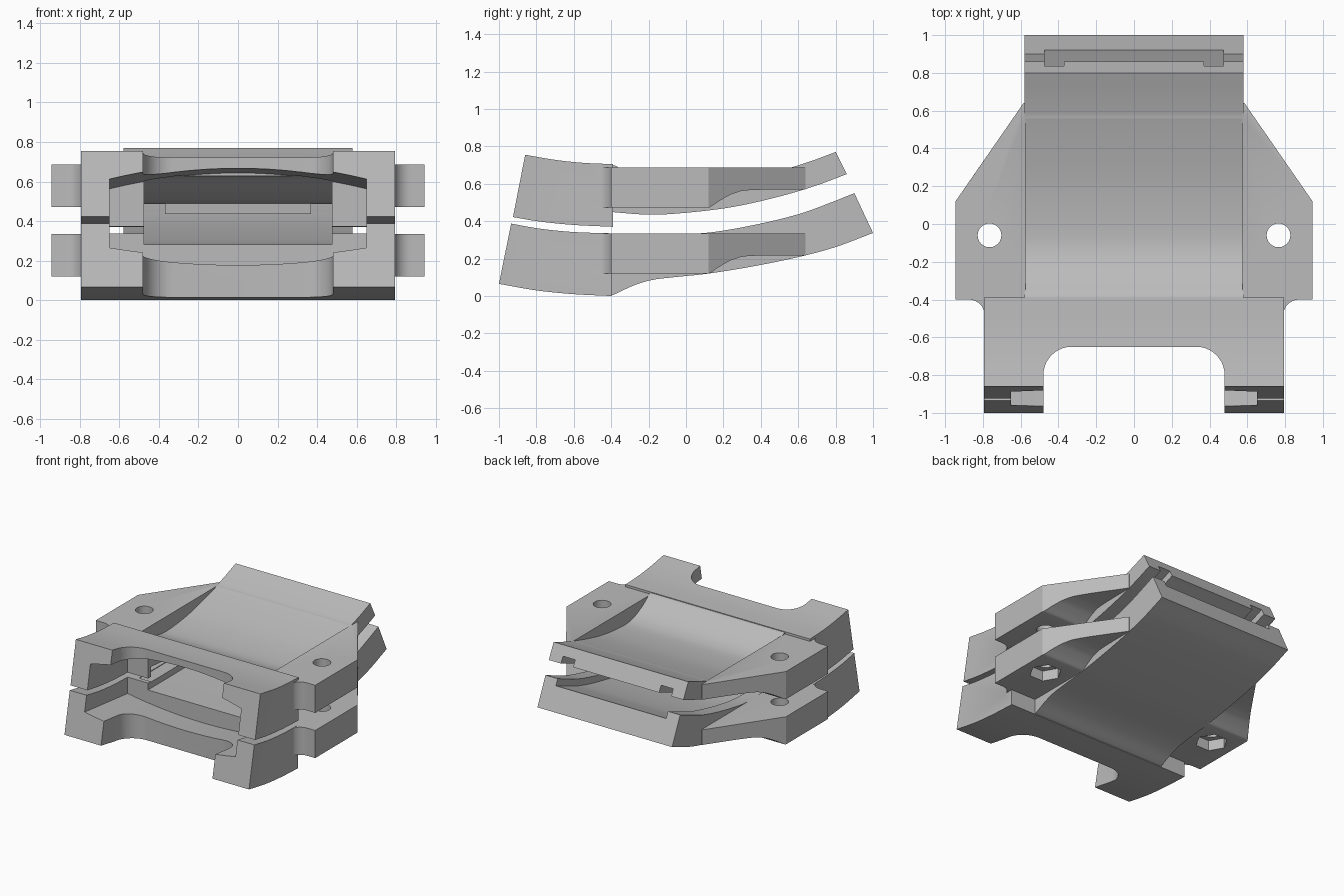
import bpy, bmesh, math
from mathutils import Vector

if "Cube" in bpy.data.objects:
    bpy.data.objects.remove(bpy.data.objects["Cube"])

grey = bpy.data.materials.new("plain_grey")
grey.use_nodes = True
grey.diffuse_color = (0.5, 0.5, 0.5, 1)
grey.node_tree.nodes["Principled BSDF"].inputs["Base Color"].default_value = (0.5, 0.5, 0.5, 1)


def smooth(pts, n=6):
    """Catmull-Rom curve through the points."""
    p = [Vector(q) for q in pts]
    p = [2 * p[0] - p[1]] + p + [2 * p[-1] - p[-2]]
    out = []
    for a, b, c, d in zip(p, p[1:], p[2:], p[3:]):
        for i in range(n):
            t = i / n
            out.append((2 * b + (c - a) * t + (2 * a - 5 * b + 4 * c - d) * t**2
                        + (3 * b - a - 3 * c + d) * t**3) / 2)
    return [tuple(v) for v in out] + [tuple(p[-2])]


def shift(pts, dy, dz):
    return [(y + dy, z + dz) for y, z in pts]


def arc(cx, cy, r, a0, a1, n=10):
    angles = [math.radians(a0 + (a1 - a0) * i / n) for i in range(n + 1)]
    return [(cx + r * math.cos(a), cy + r * math.sin(a)) for a in angles]


def prism(name, pts, lo, hi, axis="x"):
    """Extrude a (y, z) profile along x, or an (x, y) plan along z."""
    bm = bmesh.new()
    place = (lambda p, h: (h, *p)) if axis == "x" else (lambda p, h: (*p, h))
    ends = [[bm.verts.new(place(p, h)) for p in pts] for h in (lo, hi)]
    bm.faces.new(ends[0])
    bm.faces.new(ends[1])
    for i in range(len(pts)):
        j = (i + 1) % len(pts)
        bm.faces.new((ends[0][i], ends[0][j], ends[1][j], ends[1][i]))
    return finish(name, bm)


def finish(name, bm):
    bmesh.ops.recalc_face_normals(bm, faces=bm.faces)
    me = bpy.data.meshes.new(name)
    bm.to_mesh(me)
    bm.free()
    me.materials.append(grey)
    ob = bpy.data.objects.new(name, me)
    bpy.context.collection.objects.link(ob)
    return ob


def combine(ob, other, op):
    mod = ob.modifiers.new(op, "BOOLEAN")
    mod.operation, mod.solver, mod.object = op, "EXACT", other
    bpy.context.view_layer.objects.active = ob
    bpy.ops.object.modifier_apply(modifier=mod.name)
    bpy.data.objects.remove(other)


def cut(ob, other):
    combine(ob, other, "DIFFERENCE")


def pocket(centre, bow, far):
    """Front pocket cutter with a bowed surface that tilts up towards the front."""
    bm = bmesh.new()
    xs = [-0.65 + 1.3 * i / 16 for i in range(17)]
    ys = [-1.1, -0.9, -0.65, -0.43]
    near_v = [[bm.verts.new((x, y, centre + bow * x * x + 0.108 * (-0.4 - y))) for x in xs] for y in ys]
    far_v = [[bm.verts.new((x, y, far)) for x in xs] for y in ys]
    for g in (near_v, far_v):
        for j in range(3):
            for i in range(16):
                bm.faces.new((g[j][i], g[j][i + 1], g[j + 1][i + 1], g[j + 1][i]))
    for j in (0, 3):
        for i in range(16):
            bm.faces.new((near_v[j][i], near_v[j][i + 1], far_v[j][i + 1], far_v[j][i]))
    for i in (0, 16):
        for j in range(3):
            bm.faces.new((near_v[j][i], near_v[j + 1][i], far_v[j + 1][i], far_v[j][i]))
    return finish("pocket_cutter", bm)


def add_ears(body, dz):
    """Side ears with tapered wings and a bolt hole each."""
    for s in (1, -1):
        plan = [(0.575, -0.41), (0.7, -0.485)] + arc(0.875, -0.485, 0.085, 180, 90)
        plan += [(0.945, -0.4), (0.945, 0.12), (0.585, 0.64), (0.575, 0.64)]
        ear = prism("ear", [(s * x, y) for x, y in plan], dz, dz + 0.6, "z")
        under = [(-0.6, 0.12), (0.12, 0.12)] + smooth(
            [(0.13, 0.123), (0.19, 0.163), (0.26, 0.198), (0.36, 0.215), (0.7, 0.218)])
        side = prism("ear_side", shift(under + [(0.7, 0.335), (-0.6, 0.335)], 0, dz), -1.2, 1.2)
        combine(ear, side, "INTERSECT")
        combine(body, ear, "UNION")
        cut(body, prism("hole", arc(s * 0.765, -0.06, 0.063, 0, 345, 23), -0.2, 1, "z"))


def cut_mouth(body):
    """Rounded cut-out at the front."""
    plan = [(-0.48, -1.2), (0.48, -1.2)]
    plan += arc(0.33, -0.80, 0.15, 0, 90) + arc(-0.33, -0.80, 0.15, 90, 180)
    cut(body, prism("mouth", plan, -0.2, 1, "z"))


# Lower shell: front block and curved back plate
low_top = smooth([(-0.41, 0.33), (-0.15, 0.33), (0.1, 0.337), (0.35, 0.377),
                  (0.6, 0.437), (0.78, 0.502), (0.9, 0.55)])
low_bottom = smooth([(-0.41, 0.002), (-0.38, 0.01), (-0.28, 0.056), (-0.18, 0.086), (-0.05, 0.102),
                     (0.12, 0.12), (0.35, 0.157), (0.6, 0.208), (0.8, 0.262), (1.0, 0.337)])
lower = prism("lower_shell", smooth([(-1, 0.065), (-0.8, 0.03), (-0.6, 0.01), (-0.395, 0)])
              + smooth([(-0.395, 0.335), (-0.6, 0.342), (-0.78, 0.36), (-0.935, 0.387)]), -0.795, 0.795)
combine(lower, prism("lower_plate", low_top + low_bottom[::-1], -0.58, 0.58), "UNION")
add_ears(lower, 0)
cut_mouth(lower)
cut(lower, pocket(0.15, 0.13, 0.8))

# Shallow channel along the lower plate
floor = [(-0.5, 0.283)] + shift(low_top, 0.02, -0.048) + [(1.05, 0.562), (1.05, 0.9), (-0.5, 0.9)]
cut(lower, prism("channel", floor, -0.475, 0.475))

# Hexagonal nut recesses under the lower ears
for s in (1, -1):
    cut(lower, prism("nut_recess", arc(s * 0.765, -0.06, 0.115, 0, 300, 5), 0.05, 0.2, "z"))

# Upper shell: front block and troughed back plate
up_bottom = smooth([(-0.41, 0.45), (-0.2, 0.435), (0, 0.445), (0.25, 0.476),
                    (0.5, 0.532), (0.7, 0.592), (0.86, 0.652)])
up_top = smooth([(-0.41, 0.70), (-0.37, 0.693), (-0.28, 0.633), (-0.17, 0.585), (-0.04, 0.572),
                 (0.2, 0.597), (0.45, 0.655), (0.65, 0.715), (0.8, 0.77)])
upper = prism("upper_shell", smooth([(-0.925, 0.422), (-0.78, 0.398), (-0.6, 0.38), (-0.39, 0.37)])
              + smooth([(-0.39, 0.705), (-0.55, 0.712), (-0.7, 0.728), (-0.86, 0.755)]), -0.795, 0.795)
combine(upper, prism("upper_plate", up_bottom + up_top[::-1], -0.58, 0.58), "UNION")
add_ears(upper, 0.352)
cut_mouth(upper)
cut(upper, pocket(0.64, -0.19, 0.2))

# Scooped throat leading from the pocket under the plate
throat = smooth([(-0.46, 0.635), (-0.39, 0.615), (-0.3, 0.55), (-0.21, 0.505), (-0.13, 0.488)])
cut(upper, prism("throat", throat + [(-0.11, 0.3), (-0.46, 0.3)], -0.475, 0.475))

# Two grooves along the underside of the upper plate
roof = [p for p in shift(up_bottom, -0.02, 0.05) if p[0] > -0.2]
roof += [(0.95, 0.745), (0.95, 0.2), (-0.2, 0.2)]
for x in (-0.475, 0.37):
    cut(upper, prism("groove", roof, x, x + 0.105))

for ob in (lower, upper):
    bpy.ops.object.select_all(action="DESELECT")
    ob.select_set(True)
    bpy.context.view_layer.objects.active = ob
    bpy.ops.object.shade_smooth_by_angle(angle=math.radians(25))
